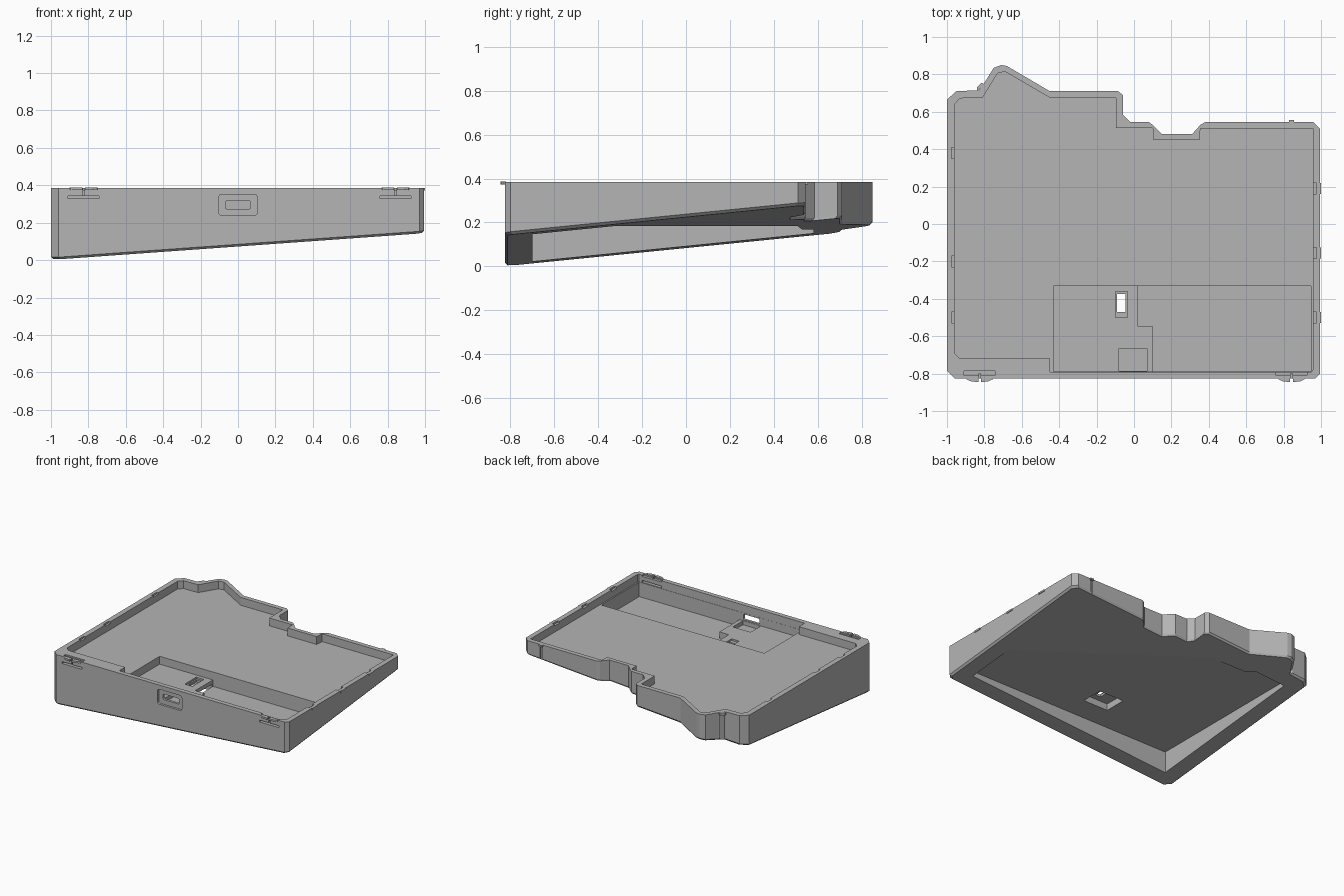
import bpy, bmesh, math

old = bpy.data.objects.get("Cube")
if old:
    bpy.data.objects.remove(old, do_unlink=True)

TOP, FLOOR = 0.385, 0.325

grey = bpy.data.materials.new("plain grey")
grey.use_nodes = True
grey.diffuse_color = (0.46, 0.46, 0.46, 1)
grey.node_tree.nodes["Principled BSDF"].inputs["Base Color"].default_value = grey.diffuse_color


def under(x, y):
    """Height of the tented underside."""
    return max(0, 0.0715 * (x + 1) + 0.1 * (y + 0.825))


def loft(name, rings):
    """Solid through matching rings of points, capped at both ends."""
    bm = bmesh.new()
    loops = [[bm.verts.new(p) for p in ring] for ring in rings]
    n = len(loops[0])
    for a, b in zip(loops, loops[1:]):
        for i in range(n):
            j = (i + 1) % n
            bm.faces.new((a[i], a[j], b[j], b[i]))
    bm.faces.new(loops[0][::-1])
    bm.faces.new(loops[-1])
    bmesh.ops.recalc_face_normals(bm, faces=bm.faces)
    mesh = bpy.data.meshes.new(name)
    bm.to_mesh(mesh)
    bm.free()
    mesh.materials.append(grey)
    ob = bpy.data.objects.new(name, mesh)
    bpy.context.collection.objects.link(ob)
    return ob


def prism(name, outline, z0, z1):
    return loft(name, [[(x, y, z) for x, y in outline] for z in (z0, z1)])


def box(name, x0, x1, y0, y1, z0, z1):
    return prism(name, [(x0, y0), (x1, y0), (x1, y1), (x0, y1)], z0, z1)


def cut(body, cutter):
    mod = body.modifiers.new(cutter.name, "BOOLEAN")
    mod.operation, mod.solver, mod.object = "DIFFERENCE", "EXACT", cutter
    cutter.hide_render = True
    cutter.hide_viewport = True
    cutter.display_type = "WIRE"


# Outer shell: wedge with a small chamfer round the sloping underside
outer = [(-1, -.785), (-.96, -.825), (.97, -.825), (.995, -.8), (.995, .51),
         (.96, .545), (.38, .545), (.355, .53), (.31, .48), (.15, .48),
         (.1, .53), (.08, .545), (-.02, .545), (-.06, .585), (-.06, .69),
         (-.085, .71), (-.45, .71), (-.68, .845), (-.71, .85), (-.75, .835),
         (-.8, .755), (-.83, .715), (-.95, .71), (-1, .665)]
small = [(x * .987, y * .985) for x, y in outer]
case = loft("case", [[(x, y, under(x, y)) for x, y in small],
                     [(x, y, under(x, y) + .013) for x, y in outer],
                     [(x, y, TOP) for x, y in outer]])

# Shallow tray inside the rim
inner = [(-.96, -.69), (-.93, -.72), (-.45, -.72), (-.45, -.79), (.95, -.79),
         (.957, -.78), (.957, .51), (.355, .51), (.35, .45), (.105, .45),
         (.1, .513), (-.095, .513), (-.095, .675), (-.45, .675),
         (-.69, .815), (-.73, .805), (-.81, .675), (-.93, .672), (-.96, .64)]
cut(case, prism("tray_cutter", inner, FLOOR, .5))

# Electronics pocket: a shallower shelf and a deeper battery bay
shelf = [(-.43, -.789), (.11, -.789), (.11, -.34), (.03, -.332), (-.43, -.332)]
bay = [(.1, -.788), (.947, -.788), (.947, -.331), (.02, -.331), (.02, -.545), (.1, -.545)]
cut(case, prism("shelf_cutter", shelf, .265, .4))
cut(case, prism("bay_cutter", bay, .215, .41))
cut(case, box("connector_bay_cutter", -.08, .07, -.787, -.665, .235, .42))

# Underside recess with a level ceiling
recess = [(-.87, -.7), (.87, -.7), (.87, .4), (.1, .4), (-.2, .5),
          (-.55, .53), (-.62, .58), (-.87, .58)]
cut(case, prism("underside_cutter", recess, -.1, .185))

# Button opening: underside well, upper bevel step and through slot
cut(case, box("button_well_cutter", -.19, .02, -.515, -.345, .1, .235))
cut(case, box("button_step_cutter", -.1, -.035, -.5, -.36, .252, .3))
cut(case, box("button_slot_cutter", -.09, -.045, -.47, -.375, .2, .3))


def rounded_port(name, hw, hh, r, zc, y0, y1):
    """Rounded rectangular cutter running along y."""
    pts = []
    for k, (sx, sz) in enumerate([(1, 1), (-1, 1), (-1, -1), (1, -1)]):
        for s in range(5):
            a = math.pi / 2 * (k + s / 4)
            pts.append((sx * (hw - r) + r * math.cos(a), zc + sz * (hh - r) + r * math.sin(a)))
    return loft(name, [[(x, y, z) for x, z in pts] for y in (y0, y1)])


# Front cable port
cut(case, rounded_port("port_recess_cutter", .103, .057, .018, .295, -.9, -.808))
cut(case, rounded_port("port_slot_cutter", .068, .021, .008, .295, -.9, -.74))

# Front hinge slots and tabs
for side, x in (("right", -.825), ("left", .842)):
    cut(case, box(side + "_hinge_slot_cutter", x - .083, x + .083, -.9, -.788, .33, .344))
    cut(case, box(side + "_hinge_stem_cutter", x - .005, x + .005, -.9, -.8, .34, .5))
    cut(case, box(side + "_hinge_seat_cutter", x - .083, x + .083, -.81, -.786, .375, .5))
    for s in (-1, 1):
        tab = [(x + s * u, y) for u, y in
               ((.007, -.82), (.075, -.82), (.07, -.83), (.045, -.842), (.007, -.845))]
        prism(side + "_hinge_tab", tab, .374, TOP + .002)

# Vertical grooves in the back wall
cut(case, box("back_groove_cutter", .833, .851, .537, .6, .2, .378))
slant = [(-.845, .722), (-.818, .705), (-.8, .735), (-.825, .77)]
cut(case, prism("corner_groove_cutter", slant, -.1, .37))
box("back_clip", .828, .856, .54, .556, .372, TOP)
prism("corner_clip", [(-.84, .71), (-.8, .745), (-.815, .755), (-.84, .73)], .365, TOP)

# Small side clips and finger notches along the rim
for y in (.19, -.155, -.5):
    box("left_clip", .99, 1.0, y - .03, y + .03, .372, TOP)
    cut(case, box("left_notch_cutter", .95, .975, y - .03, y + .03, .372, .5))
for y in (.38, -.2, -.5):
    cut(case, box("right_notch_cutter", -.975, -.95, y - .03, y + .03, .372, .5))
